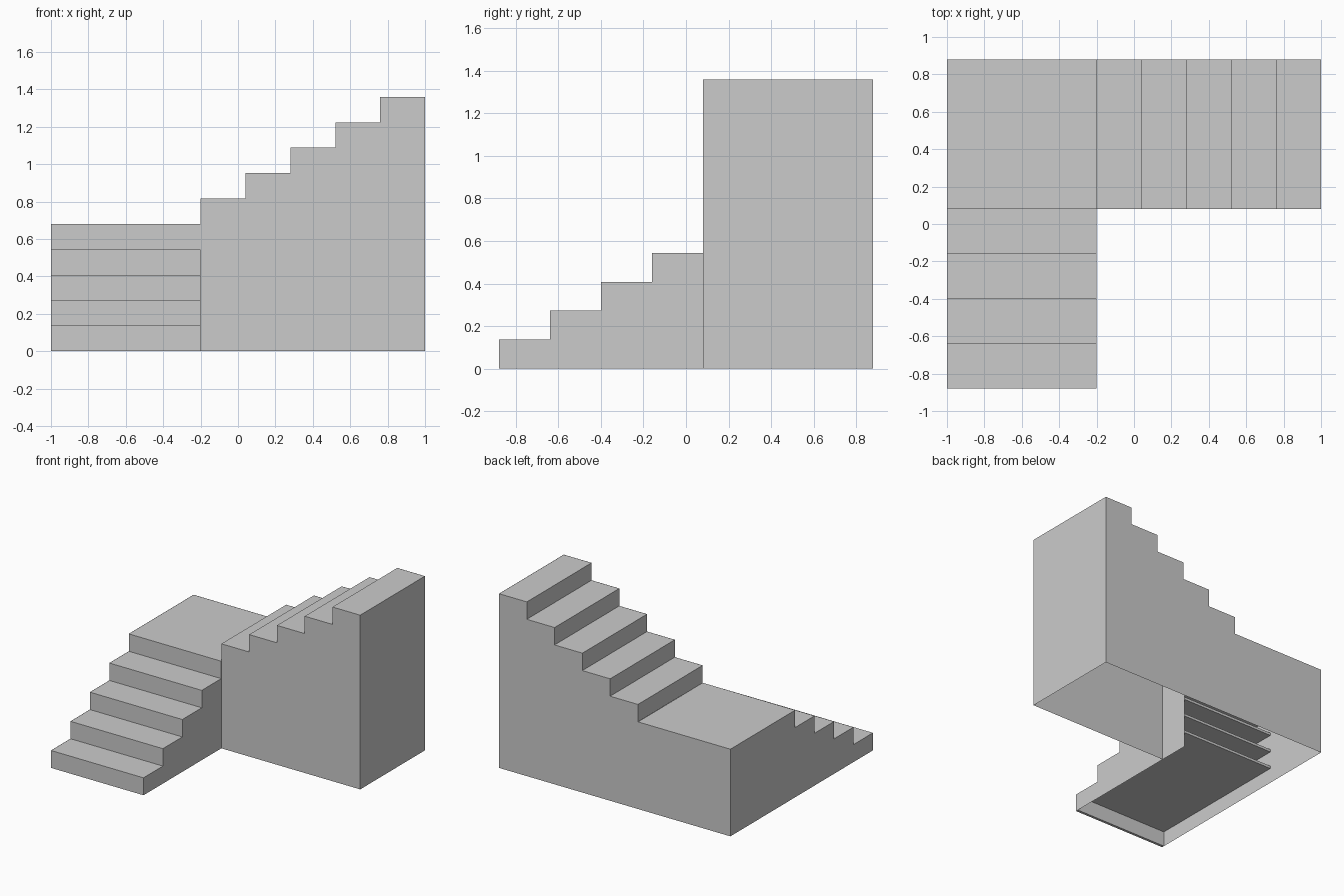
import bpy, bmesh
from mathutils import Vector

if "Cube" in bpy.data.objects:
    bpy.data.objects.remove(bpy.data.objects["Cube"])

RISE, RUN, T, GAP = 0.136, 0.24, 0.02, 0.001
LAND = 5 * RISE


def finish(name, bm):
    me = bpy.data.meshes.new(name)
    bm.to_mesh(me)
    bm.free()
    bpy.context.collection.objects.link(bpy.data.objects.new(name, me))


def along_y(u, w, z):
    # Profile runs along y, width along x
    return Vector((w, u, z))


def along_x(u, w, z):
    # Profile runs along x, width along y
    return Vector((u, w, z))


def sheet(name, place, profile, w, outward):
    bm = bmesh.new()
    f = bm.faces.new([bm.verts.new(place(u, w, z)) for u, z in profile])
    f.normal_update()
    if f.normal.dot(Vector(outward)) < 0:
        f.normal_flip()
    finish(name, bm)


def prism(name, place, profile, w0, w1):
    bm = bmesh.new()
    f = bm.faces.new([bm.verts.new(place(u, w0, z)) for u, z in profile])
    new = bmesh.ops.extrude_face_region(bm, geom=[f])["geom"]
    move = place(0, w1, 0) - place(0, w0, 0)
    bmesh.ops.translate(bm, vec=move, verts=[v for v in new if isinstance(v, bmesh.types.BMVert)])
    bmesh.ops.recalc_face_normals(bm, faces=bm.faces)
    finish(name, bm)


def stair_line(start, z, count):
    pts = []
    for i in range(count):
        u = start + i * RUN
        pts += [(u, z + i * RISE), (u, z + (i + 1) * RISE)]
    return pts


def step(name, place, u, end, z, w0, w1):
    # Riser and tread as one thin L-shaped board
    top = z + RISE
    prism(name, place, [(u, z), (u, top), (end, top), (end, top - T),
                        (u + T, top - T), (u + T, z)], w0 + GAP, w1 - GAP)


# Lower flight: treads run back under the landing
for i in range(4):
    step(f"lower_step_{i + 1}", along_y, -0.88 + i * RUN, 0.32, i * RISE, -1, -0.2)

# Landing with its front riser
step("landing", along_y, 0.08, 0.88 - GAP, 4 * RISE, -1, -0.2)

# Upper flight
for i in range(5):
    step(f"upper_step_{i + 1}", along_x, -0.2 + i * RUN, 1 - GAP, LAND + i * RISE, 0.08, 0.88)

# Side walls of the lower flight, open underneath
lower = stair_line(-0.88, 0, 5)
sheet("lower_right_wall", along_y, lower + [(0.32, LAND), (0.32, 0)], -0.2, (1, 0, 0))
sheet("lower_left_wall", along_y, lower + [(0.88, LAND), (0.88, 0)], -1, (-1, 0, 0))

# Front, back and end walls of the upper flight
upper = stair_line(-0.2, LAND, 5) + [(1, 2 * LAND), (1, 0)]
sheet("upper_front_wall", along_x, [(-0.2, 0)] + upper, 0.08, (0, -1, 0))
sheet("upper_back_wall", along_x, [(-1, 0), (-1, LAND)] + upper, 0.88, (0, 1, 0))
sheet("upper_end_wall", along_y, [(0.08, 0), (0.08, 2 * LAND), (0.88, 2 * LAND), (0.88, 0)], 1, (1, 0, 0))
